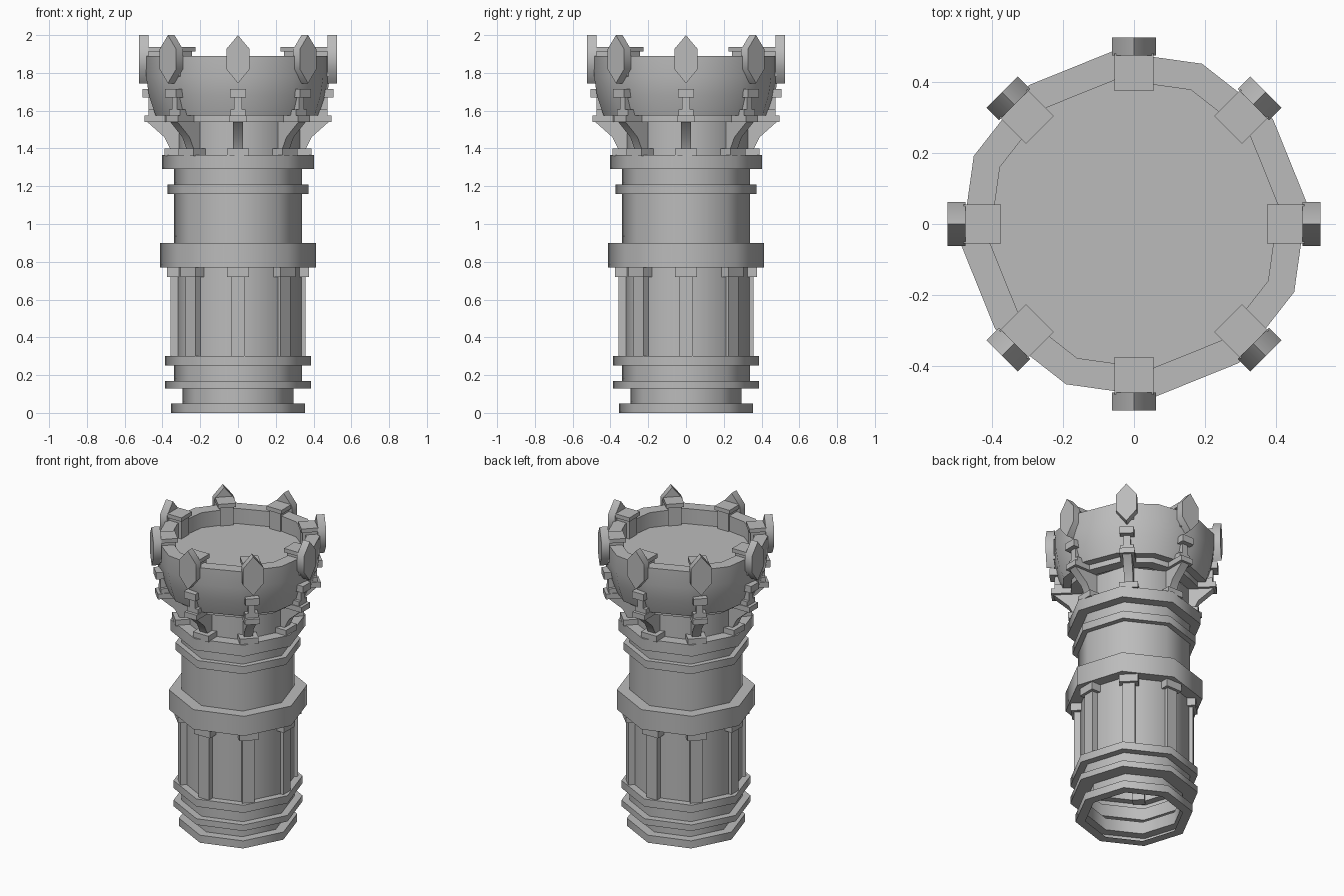
import bpy, bmesh, math
from mathutils import Matrix, Vector

cube = bpy.data.objects.get("Cube")
if cube:
    bpy.data.objects.remove(cube, do_unlink=True)

stone = bpy.data.materials.new("grey stone")
stone.use_nodes = True
GREY = (0.5, 0.5, 0.5, 1)
stone.diffuse_color = GREY
stone.node_tree.nodes["Principled BSDF"].inputs["Base Color"].default_value = GREY


def finish(name, bm, angle):
    """Turn a bmesh into a stone object with smoothed facets."""
    bmesh.ops.recalc_face_normals(bm, faces=bm.faces)
    mesh = bpy.data.meshes.new(name)
    bm.to_mesh(mesh)
    bm.free()
    obj = bpy.data.objects.new(name, mesh)
    bpy.context.collection.objects.link(obj)
    mesh.materials.append(stone)
    bpy.ops.object.select_all(action='DESELECT')
    obj.select_set(True)
    bpy.context.view_layer.objects.active = obj
    bpy.ops.object.shade_smooth_by_angle(angle=math.radians(angle))
    return obj


def lathe(name, profile, sides, phase, close=False):
    """Sweep (radius, height) points around z with a few flat sides."""
    bm = bmesh.new()
    rings = []
    for r, z in profile:
        ring = []
        for i in range(sides):
            a = math.radians(phase) + math.tau * i / sides
            ring.append(bm.verts.new((r * math.cos(a), r * math.sin(a), z)))
        rings.append(ring)
    for low, high in zip(rings, rings[1:]):
        for i in range(sides):
            j = (i + 1) % sides
            bm.faces.new((low[i], low[j], high[j], high[i]))
    if close:
        bm.faces.new(rings[-1])
    return finish(name, bm, 50)


def around(name, outline, axis, start, end, angle=30):
    """Extrude an outline and repeat it eight times around the tower.
    axis 'side': outline is (radius, z), extruded across the width.
    axis 'out': outline is (across, z), extruded along the radius."""
    bm = bmesh.new()
    for k in range(8):
        spin = Matrix.Rotation(math.tau * k / 8, 4, 'Z')
        ends = []
        for d in (start, end):
            pts = [(u, d, z) if axis == 'side' else (d, u, z) for u, z in outline]
            ends.append([bm.verts.new(spin @ Vector(p)) for p in pts])
        a, b = ends
        bm.faces.new(a)
        bm.faces.new(b[::-1])
        for i in range(len(a)):
            j = (i + 1) % len(a)
            bm.faces.new((a[i], b[i], b[j], a[j]))
    return finish(name, bm, angle)


def blocks(name, half, r0, r1, z0, z1):
    return around(name, [(r0, z0), (r1, z0), (r1, z1), (r0, z1)], 'side', -half, half)


# Octagonal shaft: (radius, top height) of each band, open underneath
bands = [(.355, .05), (.295, .13), (.387, .17), (.34, .25), (.387, .30),
         (.34, .77), (.415, .90), (.34, 1.16), (.375, 1.21), (.34, 1.29),
         (.405, 1.365), (.33, 1.54)]
shaft, base = [(.295, 0)], 0
for radius, top in bands:
    shaft += [(radius, base), (radius, top)]
    base = top
lathe("shaft", shaft, 8, -5)

# Twelve-sided head with a flared underside and a sunken floor
lathe("head", [(.32, 1.54), (.39, 1.54), (.39, 1.575), (.44, 1.575), (.475, 1.68),
               (.49, 1.78), (.49, 1.89), (.41, 1.89), (.41, 1.79)], 12, 7, close=True)

# Pilasters on the lower shaft
blocks("pilaster", .037, .30, .357, .29, .73)
blocks("pilaster_cap", .057, .30, .375, .72, .775)

# Brackets under the head
blocks("bracket_foot", .057, .30, .39, 1.36, 1.40)
around("bracket", [(.30, 1.40), (.36, 1.40), (.39, 1.46), (.48, 1.54), (.30, 1.54)],
       'side', -.027, .027)
blocks("bracket_plate", .045, .32, .495, 1.54, 1.575)

# Small posts against the flared part of the head
blocks("post_base", .04, .40, .475, 1.575, 1.605)
blocks("post", .02, .41, .475, 1.60, 1.68)
blocks("post_cap", .042, .42, .505, 1.67, 1.715)

# Pointed shields outside the rim, and the blocks holding them
shield = [(0, 1.745), (.062, 1.82), (.062, 1.925), (0, 2.0),
          (-.062, 1.925), (-.062, 1.82)]
around("shield", shield, 'out', .475, .525, 65)
blocks("rim_block", .04, .385, .48, 1.78, 1.915)
blocks("rim_block_top", .055, .375, .48, 1.912, 1.938)
